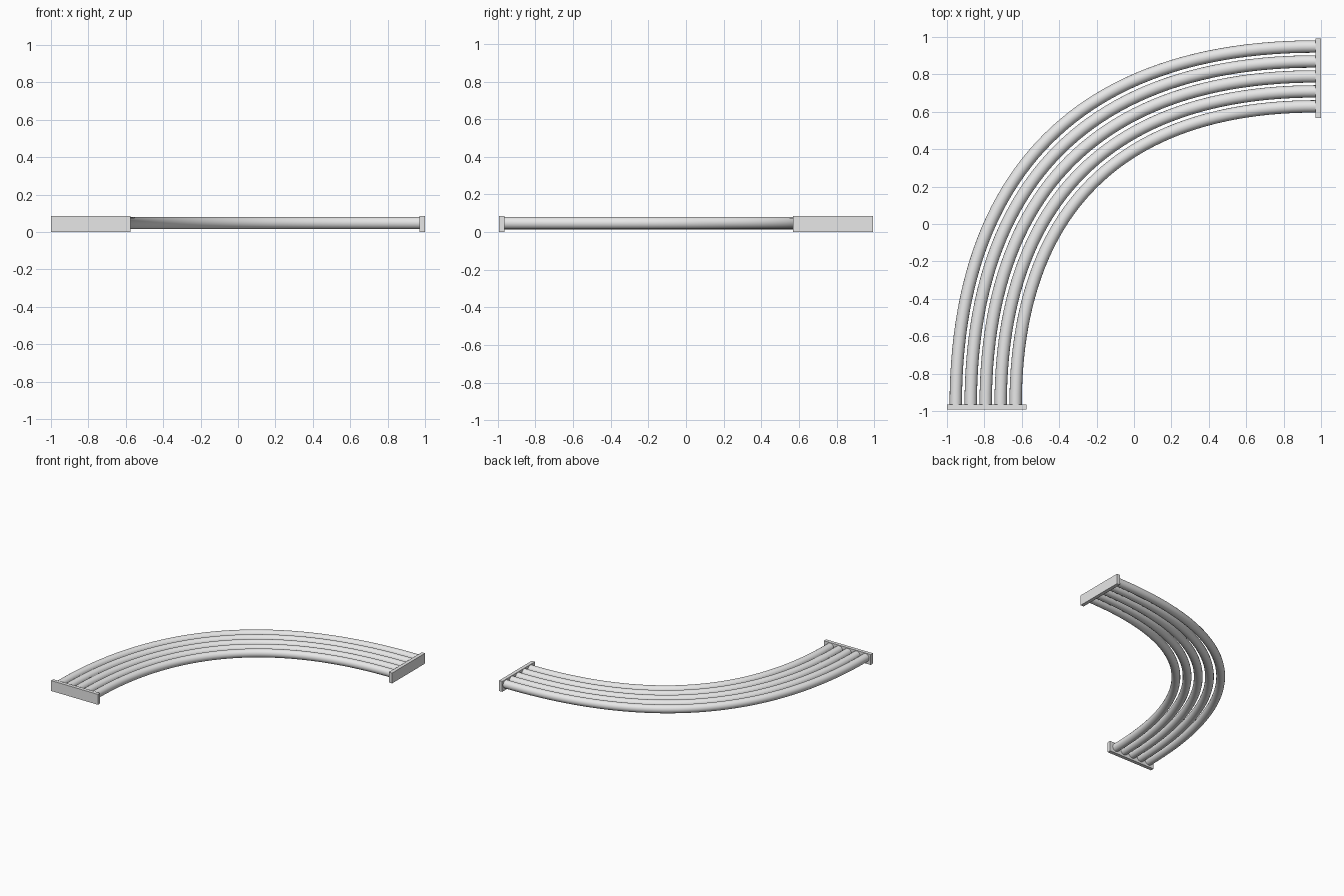
import bpy

cube = bpy.data.objects.get("Cube")
if cube:
    bpy.data.objects.remove(cube, do_unlink=True)

# One light grey metal for everything
metal = bpy.data.materials.new("light grey metal")
metal.use_nodes = True
grey = (0.8, 0.8, 0.8, 1)
metal.diffuse_color = grey
metal.node_tree.nodes["Principled BSDF"].inputs["Base Color"].default_value = grey

TUBES = 5
PITCH = 0.08
RADIUS = 0.033
HEIGHT = 0.048
END_X, END_Y = 0.975, -0.97   # where the tubes meet the end plates
BEND = 0.65                   # handle length relative to the bend size


def tube(name, offset):
    """Round tube sweeping a quarter bend from the front end to the left end."""
    start = (-0.953 + offset, END_Y, HEIGHT)
    end = (END_X, 0.949 - offset, HEIGHT)
    curve = bpy.data.curves.new(name, "CURVE")
    curve.dimensions = "3D"
    curve.resolution_u = 48
    curve.bevel_depth = RADIUS
    curve.bevel_resolution = 6
    curve.use_fill_caps = True
    spline = curve.splines.new("BEZIER")
    spline.bezier_points.add(1)
    a, b = spline.bezier_points
    for p in (a, b):
        p.handle_left_type = p.handle_right_type = "FREE"
    run_y = end[1] - start[1]
    run_x = end[0] - start[0]
    a.co = start
    a.handle_left = (start[0], start[1] - run_y * BEND, HEIGHT)
    a.handle_right = (start[0], start[1] + run_y * BEND, HEIGHT)
    b.co = end
    b.handle_left = (end[0] - run_x * BEND, end[1], HEIGHT)
    b.handle_right = (end[0] + run_x * BEND, end[1], HEIGHT)
    obj = bpy.data.objects.new(name, curve)
    bpy.context.collection.objects.link(obj)
    bpy.ops.object.select_all(action="DESELECT")
    obj.select_set(True)
    bpy.context.view_layer.objects.active = obj
    bpy.ops.object.convert(target="MESH")
    obj = bpy.context.object
    obj.data.materials.clear()
    obj.data.materials.append(metal)
    bpy.ops.object.shade_smooth_by_angle()


def plate(name, low, high):
    """Flat box between two opposite corners."""
    centre = [(l + h) / 2 for l, h in zip(low, high)]
    bpy.ops.mesh.primitive_cube_add(size=1, location=centre)
    obj = bpy.context.object
    obj.name = name
    obj.scale = [h - l for l, h in zip(low, high)]
    bpy.ops.object.transform_apply(location=False, rotation=False, scale=True)
    obj.data.materials.append(metal)


# Parallel tubes, from the outside of the bend inwards
for i in range(TUBES):
    tube(f"tube_{i + 1}", i * PITCH)

# Plates closing both ends
plate("front_end_plate", (-1, -0.993, 0), (-0.575, -0.964, 0.085))
plate("left_end_plate", (0.971, 0.568, 0), (1, 0.993, 0.085))
